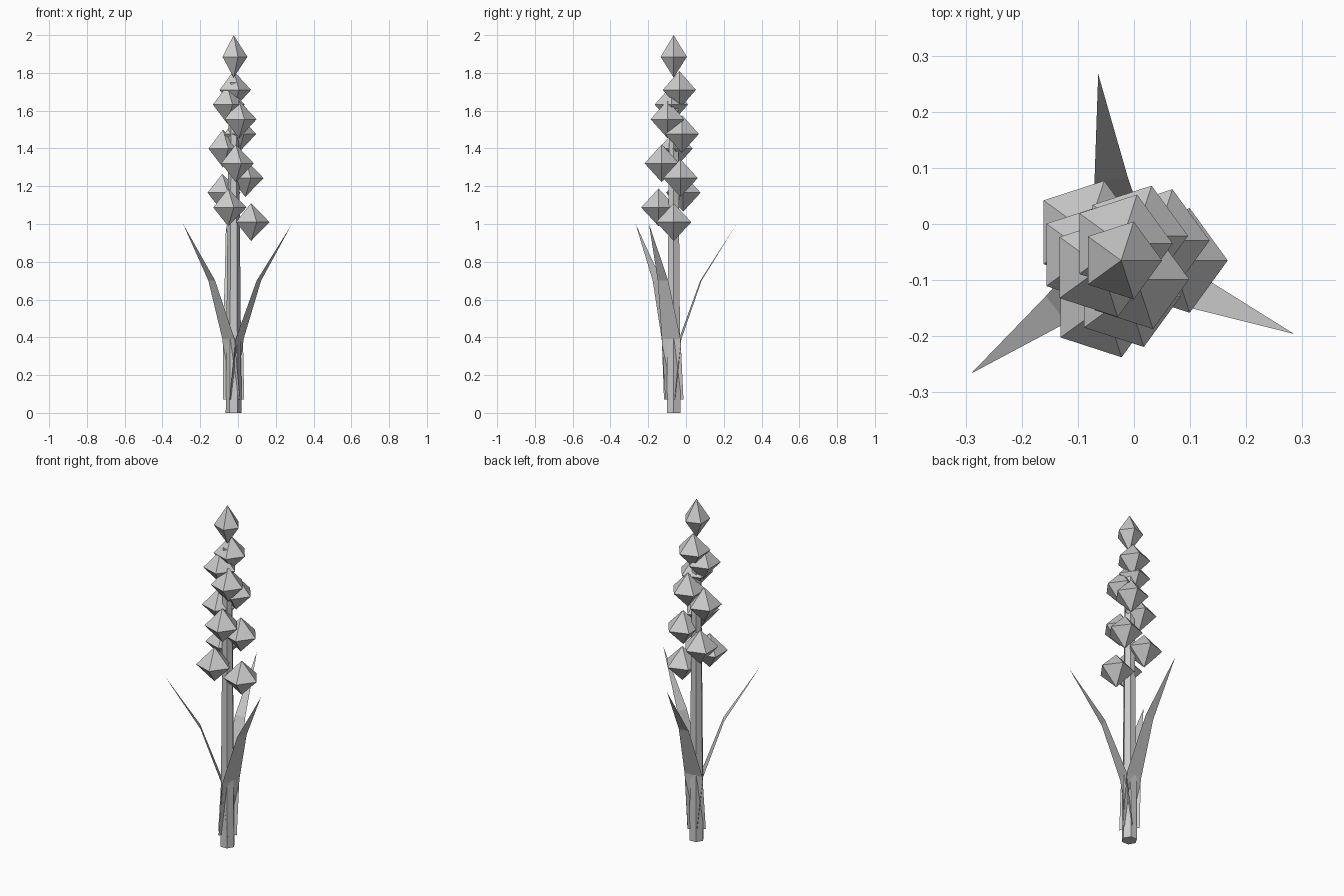
import bpy
import bmesh
from math import cos, sin, pi, radians
from mathutils import Vector

default_cube = bpy.data.objects.get("Cube")
if default_cube:
    bpy.data.objects.remove(default_cube)

grey = bpy.data.materials.new("plain_grey")
grey.use_nodes = True
COLOUR = (0.6, 0.6, 0.6, 1)
grey.diffuse_color = COLOUR
grey.node_tree.nodes["Principled BSDF"].inputs["Base Color"].default_value = COLOUR

AXIS = Vector((-0.023, -0.065, 0))  # the stalk stands slightly off centre


def finish(name, bm):
    """Turn a bmesh into a flat-shaded object."""
    bmesh.ops.recalc_face_normals(bm, faces=bm.faces)
    mesh = bpy.data.meshes.new(name)
    bm.to_mesh(mesh)
    bm.free()
    mesh.materials.append(grey)
    obj = bpy.data.objects.new(name, mesh)
    bpy.context.collection.objects.link(obj)
    return obj


def ring(bm, centre, radius, sides):
    return [bm.verts.new(centre + Vector((radius * cos(2 * pi * i / sides),
                                          radius * sin(2 * pi * i / sides), 0)))
            for i in range(sides)]


def make_stem(height, low_radius, top_radius, sides=6):
    bm = bmesh.new()
    low = ring(bm, AXIS, low_radius, sides)
    top = ring(bm, AXIS + Vector((0, 0, height)), top_radius, sides)
    for i in range(sides):
        j = (i + 1) % sides
        bm.faces.new((low[i], low[j], top[j], top[i]))
    bm.faces.new(low[::-1])
    bm.faces.new(top)
    finish("stem", bm)


def make_bud(name, centre, radius, up, down, sides=5):
    """Five-sided double pyramid."""
    bm = bmesh.new()
    belt = ring(bm, centre, radius, sides)
    tip = bm.verts.new(centre + Vector((0, 0, up)))
    base = bm.verts.new(centre - Vector((0, 0, down)))
    for i in range(sides):
        j = (i + 1) % sides
        bm.faces.new((belt[i], belt[j], tip))
        bm.faces.new((belt[j], belt[i], base))
    finish(name, bm)


def make_leaf(name, angle):
    """Flat blade bending outwards to a point."""
    out = Vector((cos(angle), sin(angle), 0))
    side = Vector((-out.y, out.x, 0))
    # distance from the axis, height, half width
    sections = [(0.0, 0.07, 0.056), (0.034, 0.39, 0.054), (0.145, 0.70, 0.03)]
    bm = bmesh.new()
    rows = []
    for reach, z, half in sections:
        mid = AXIS + out * reach + Vector((0, 0, z))
        rows.append((bm.verts.new(mid - side * half), bm.verts.new(mid + side * half)))
    for a, b in zip(rows, rows[1:]):
        bm.faces.new((a[0], a[1], b[1], b[0]))
    tip = bm.verts.new(AXIS + out * 0.335 + Vector((0, 0, 1.0)))
    bm.faces.new((rows[-1][0], rows[-1][1], tip))
    finish(name, bm)


# Tapering stalk
make_stem(1.75, 0.042, 0.026)

# Three leaves around the stalk
for i in range(3):
    make_leaf(f"leaf_{i + 1}", radians(97 + 120 * i))

# Buds spiralling up the stalk, drawing in towards the top
COUNT = 10
for i in range(COUNT):
    t = i / (COUNT - 1)
    turn = radians(-110 * i)
    reach = 0.092 - 0.062 * t
    centre = AXIS + Vector((reach * cos(turn), reach * sin(turn), 1.01 + 0.7 * t))
    make_bud(f"bud_{i + 1}", centre, 0.098 - 0.006 * t, 0.1, 0.1)

# Closed bud at the tip
make_bud("top_bud", AXIS + Vector((0, 0, 1.885)), 0.073, 0.115, 0.11)
